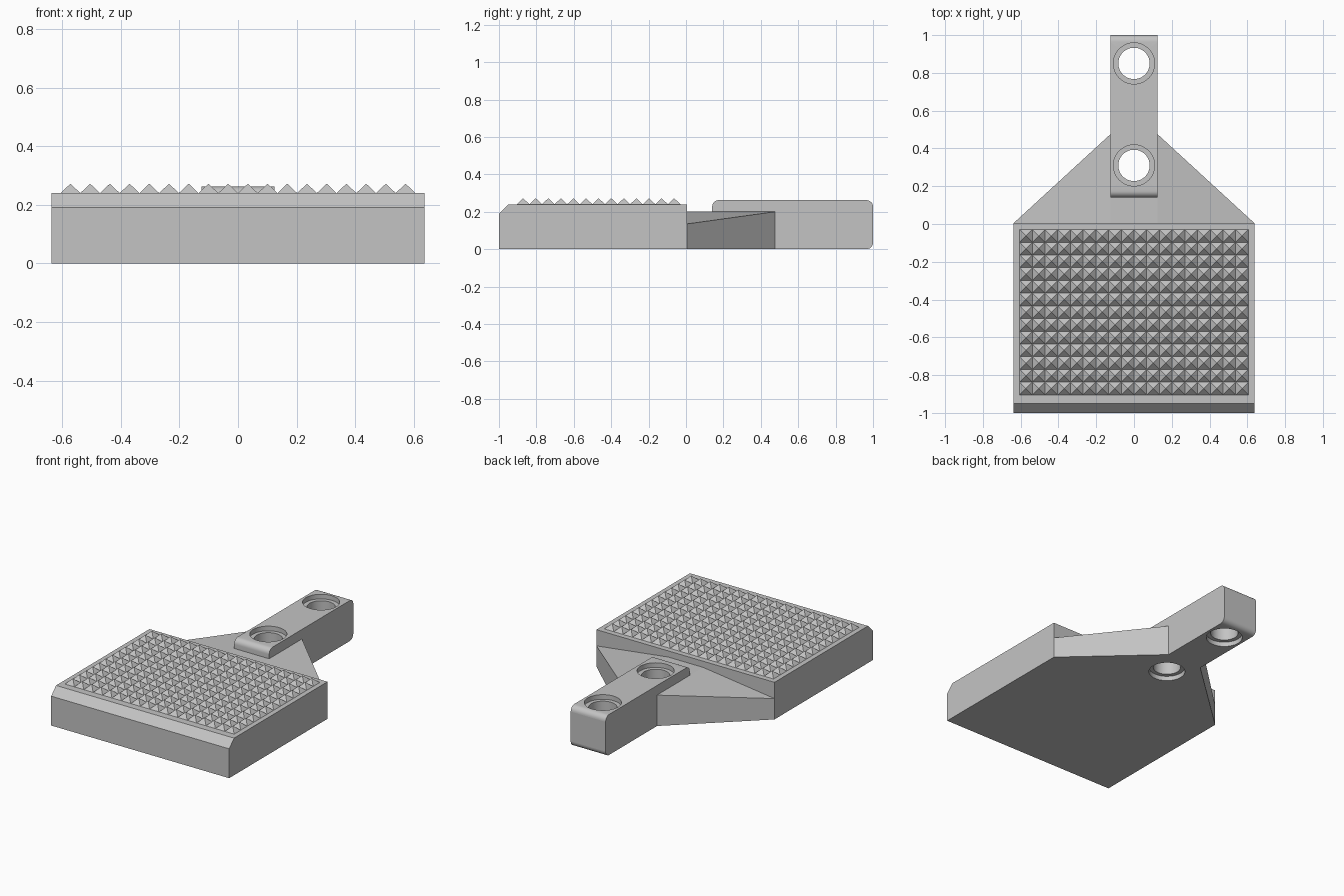
import bpy, bmesh, math
from mathutils import Matrix

old = bpy.data.objects.get("Cube")
if old:
    bpy.data.objects.remove(old, do_unlink=True)

GREY = bpy.data.materials.new("plain grey")
GREY.use_nodes = True
GREY.diffuse_color = (0.55, 0.55, 0.55, 1)
GREY.node_tree.nodes["Principled BSDF"].inputs["Base Color"].default_value = (0.55, 0.55, 0.55, 1)

HALF = 0.637      # half width of the pad
GRIP = 0.125      # half width of the handle
BACK = 0.005      # rear face of the pad
TOP = 0.24        # top of the pad


def make_object(name, bm):
    bmesh.ops.recalc_face_normals(bm, faces=bm.faces)
    mesh = bpy.data.meshes.new(name)
    bm.to_mesh(mesh)
    bm.free()
    mesh.materials.append(GREY)
    obj = bpy.data.objects.new(name, mesh)
    bpy.context.collection.objects.link(obj)
    return obj


def extrude_profile(name, profile, half):
    """Extrude a (y, z) outline across x."""
    bm = bmesh.new()
    face = bm.faces.new([bm.verts.new((-half, y, z)) for y, z in profile])
    out = bmesh.ops.extrude_face_region(bm, geom=[face])["geom"]
    moved = [v for v in out if isinstance(v, bmesh.types.BMVert)]
    bmesh.ops.translate(bm, verts=moved, vec=(2 * half, 0, 0))
    return make_object(name, bm)


def fillet(y, z, r, start):
    """Quarter-circle points around a centre, counter-clockwise."""
    angles = [math.radians(start + 90 * i / 8) for i in range(9)]
    return [(y + r * math.cos(a), z + r * math.sin(a)) for a in angles]


def boolean(target, tool, operation):
    mod = target.modifiers.new(tool.name, "BOOLEAN")
    mod.operation = operation
    mod.solver = "EXACT"
    mod.object = tool
    bpy.context.view_layer.objects.active = target
    bpy.ops.object.modifier_apply(modifier=mod.name)
    bpy.data.objects.remove(tool, do_unlink=True)


# Pad block with a chamfered front edge
extrude_profile("pad_block", [(-1, 0), (BACK, 0), (BACK, TOP), (-0.95, TOP), (-1, 0.19)], HALF)

# Grid of pyramid studs on the pad
COLS, ROWS, PITCH = 18, 13, 0.0673
bm = bmesh.new()
turn = Matrix.Rotation(math.pi / 4, 4, "Z")
for i in range(COLS):
    for j in range(ROWS):
        x = (i - (COLS - 1) / 2) * PITCH
        y = -0.467 + (j - (ROWS - 1) / 2) * PITCH
        bmesh.ops.create_cone(bm, cap_ends=False, segments=4, radius1=PITCH / math.sqrt(2),
                              radius2=0, depth=0.032,
                              matrix=Matrix.Translation((x, y, TOP + 0.016)) @ turn)
bmesh.ops.remove_doubles(bm, verts=bm.verts, dist=0.0005)
make_object("pyramid_studs", bm)

# Tapered neck, with a level centre and sloping shoulders
bm = bmesh.new()
for s in (-1, 1):
    for co in ((HALF, BACK, 0), (HALF, BACK, 0.135), (GRIP, BACK, 0.2),
               (GRIP, 0.475, 0), (GRIP, 0.475, 0.2)):
        bm.verts.new((s * co[0], co[1], co[2]))
bmesh.ops.convex_hull(bm, input=bm.verts)
bmesh.ops.dissolve_limit(bm, angle_limit=0.01, verts=bm.verts, edges=bm.edges)
neck = make_object("neck", bm)

# Handle bar with rounded ends
R, H = 0.035, 0.262
outline = ([(0.14, 0)] + fillet(1 - R, R, R, -90) + fillet(1 - R, H - R, R, 0)
           + fillet(0.14 + R, H - R, R, 90))
handle = extrude_profile("handle", outline, GRIP)
boolean(handle, neck, "UNION")
handle.name = "neck_and_handle"

# Two bolt holes, recessed at top and bottom
for y in (0.31, 0.85):
    for radius, depth, z in ((0.083, 1, 0.13), (0.109, 0.06, H), (0.109, 0.06, 0)):
        bm = bmesh.new()
        bmesh.ops.create_cone(bm, cap_ends=True, segments=48, radius1=radius, radius2=radius,
                              depth=depth, matrix=Matrix.Translation((0, y, z)))
        cutter = make_object("hole_cutter", bm)
        cutter.hide_render = True
        boolean(handle, cutter, "DIFFERENCE")

# Smooth the fillets and bores, keep the edges sharp
bpy.ops.object.select_all(action="DESELECT")
handle.select_set(True)
bpy.context.view_layer.objects.active = handle
bpy.ops.object.shade_smooth_by_angle(angle=math.radians(15))
# Shoulders meet the level centre at a shallow crease, so flatten the large faces
for poly in handle.data.polygons:
    if poly.area > 0.03:
        poly.use_smooth = False
